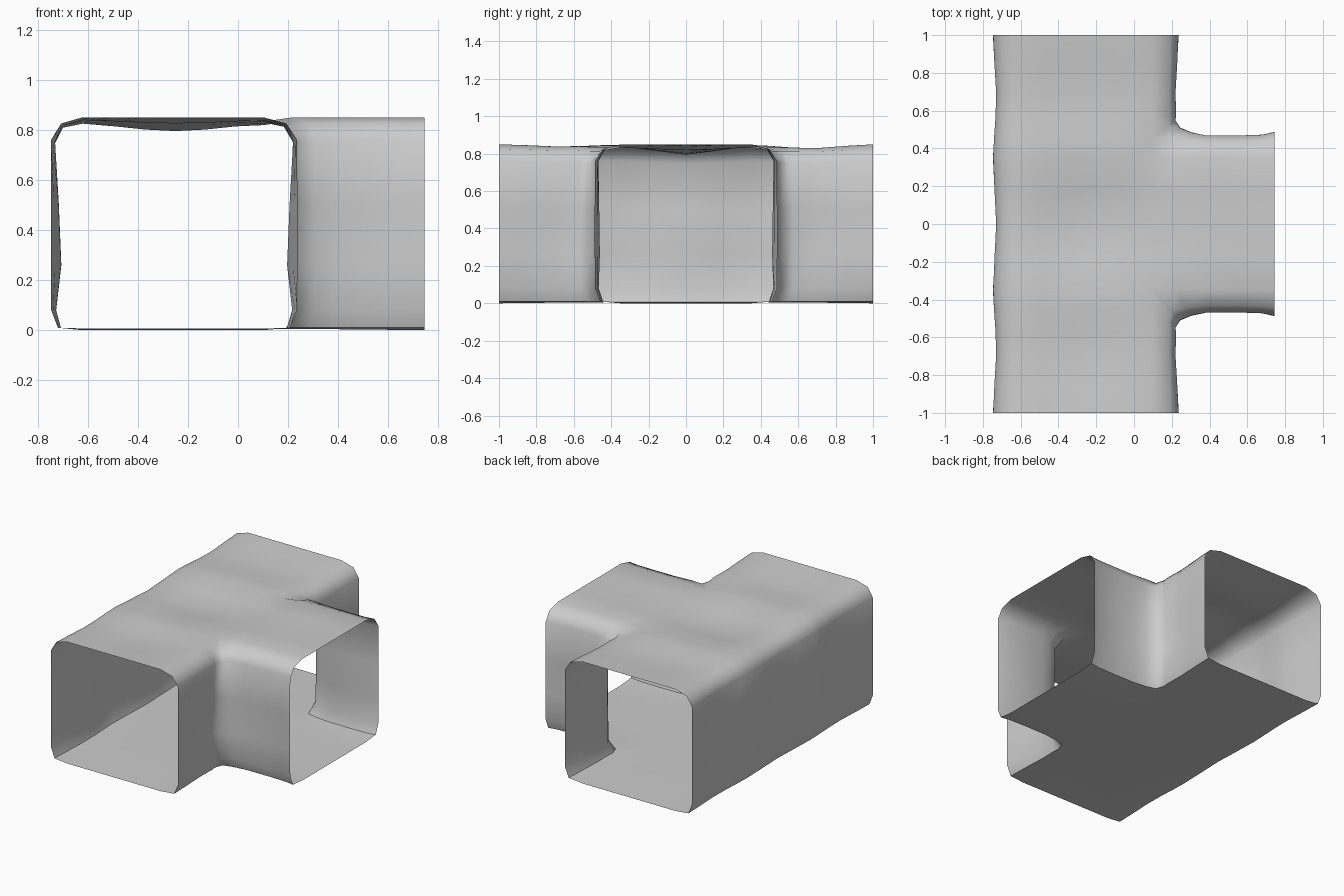
import bpy, bmesh, math

cube = bpy.data.objects.get("Cube")
if cube:
    bpy.data.objects.remove(cube, do_unlink=True)

# One flat colour for the whole shell
stone = bpy.data.materials.new("pale_grey")
stone.use_nodes = True
colour = (0.6, 0.6, 0.6, 1)
stone.diffuse_color = colour
stone.node_tree.nodes["Principled BSDF"].inputs["Base Color"].default_value = colour

# Plan grid: a long passage plus a side branch towards +x
HALF = [0.17, 0.35, 0.45, 0.57, 0.7, 0.85, 1.0]
YS = [-y for y in reversed(HALF)] + [0.0] + HALF
MAIN_X = [-0.62, -0.49, -0.37, -0.25, -0.13, -0.01, 0.1]
BRANCH_X = [0.22, 0.38, 0.55, 0.68, 0.745]
XS = MAIN_X + BRANCH_X
INNER = 0.35

# Wall profile: share of the way from rim to wall, height, ripple strength
PROFILE = [(0.78, 0.01, 0.6), (0.99, 0.08, 1.0), (1.0, 0.26, 2.1), (1.0, 0.5, 1.6),
           (0.99, 0.76, 0.8), (0.68, 0.825, 0.4)]


def ripple(t):
    return 0.5 * (1 + math.cos(3 * math.pi * t))


def roof_height(x, y):
    centre = math.exp(-((x + 0.25) / 0.28) ** 2)
    dip = 0.025 * ripple(y) + 0.03 * math.exp(-(y / 0.3) ** 2)
    if x > 0.2:
        return 0.85 - 0.25 * dip * (0.745 - x) / 0.5 * (abs(y) < INNER)
    side = 0.8 if y > 0.4 else 0.35
    if x > 0.05 and abs(y) < 0.5:
        return 0.835 - 0.3 * dip
    return 0.85 - dip * (side + (1 - side) * centre)


def wall_line(x, y):
    """Outer wall position and inward direction for a rim point."""
    s = 1 if y > 0 else -1
    if x < -0.6:
        return -0.747, y, 1, 0
    if x < 0.11 and abs(y) > INNER + 0.01:
        if abs(y) < 0.5:
            return 0.222, s * 0.55, -0.4, 0
        return 0.237, y, -1, 0
    if x < 0.11:
        return 0.245, s * 0.51, 0, 0
    if x < 0.25:
        return 0.305, s * 0.485, 0, 0
    return x, s * (0.488 if x > 0.7 else 0.475), 0, -0.4 * s


bm = bmesh.new()
roof, floor, walls = {}, {}, {}


def inside(x, y):
    return x < 0.11 or abs(y) < INNER + 0.01


# Roof and floor points
for x in XS:
    for y in YS:
        if inside(x, y):
            roof[x, y] = bm.verts.new((x, y, roof_height(x, y)))
            edge = max(abs(y), abs(x) + 0.255 if x > 0.2 else 0)
            floor[x, y] = bm.verts.new((x, y, 0.007 * (1 - edge ** 2)))

# Roof and floor faces
for x0, x1 in zip(XS, XS[1:]):
    for y0, y1 in zip(YS, YS[1:]):
        ring = [(x0, y0), (x1, y0), (x1, y1), (x0, y1)]
        if all(p in roof for p in ring):
            bm.faces.new([roof[p] for p in ring])
            bm.faces.new([floor[p] for p in reversed(ring)])


def wall_column(x, y):
    ox, oy, nx, ny = wall_line(x, y)
    amount = 0.02 * (ripple(y) if nx else ripple((x - 0.745) * 1.3 + 1))
    lift = roof[x, y].co.z - 0.85
    column = [floor[x, y]]
    for share, z, strength in PROFILE:
        px = x + (ox - x) * share + nx * amount * strength
        py = y + (oy - y) * share + ny * amount * strength
        column.append(bm.verts.new((px, py, z + lift * max(0, z - 0.5) * 2)))
    return column + [roof[x, y]]


# Walls: straight one on the right, two bent ones around the branch corners
straight = [(MAIN_X[0], y) for y in reversed(YS)]
front_bend = [(MAIN_X[-1], y) for y in YS if y < -INNER + 0.01] + [(x, -INNER) for x in BRANCH_X]
back_bend = [(x, -y) for x, y in reversed(front_bend)]
for path in (straight, front_bend, back_bend):
    columns = [wall_column(*p) for p in path]
    for a, b in zip(columns, columns[1:]):
        for k in range(len(a) - 1):
            bm.faces.new((a[k], b[k], b[k + 1], a[k + 1]))

bmesh.ops.recalc_face_normals(bm, faces=bm.faces)
top = max(bm.faces, key=lambda f: f.calc_center_median().z)
if top.normal.z < 0:
    bmesh.ops.reverse_faces(bm, faces=bm.faces)

mesh = bpy.data.meshes.new("tunnel_junction")
bm.to_mesh(mesh)
bm.free()
mesh.materials.append(stone)
tunnel = bpy.data.objects.new("tunnel_junction", mesh)
bpy.context.collection.objects.link(tunnel)
bpy.context.view_layer.objects.active = tunnel
tunnel.select_set(True)
bpy.ops.object.shade_smooth_by_angle(angle=math.radians(60))
